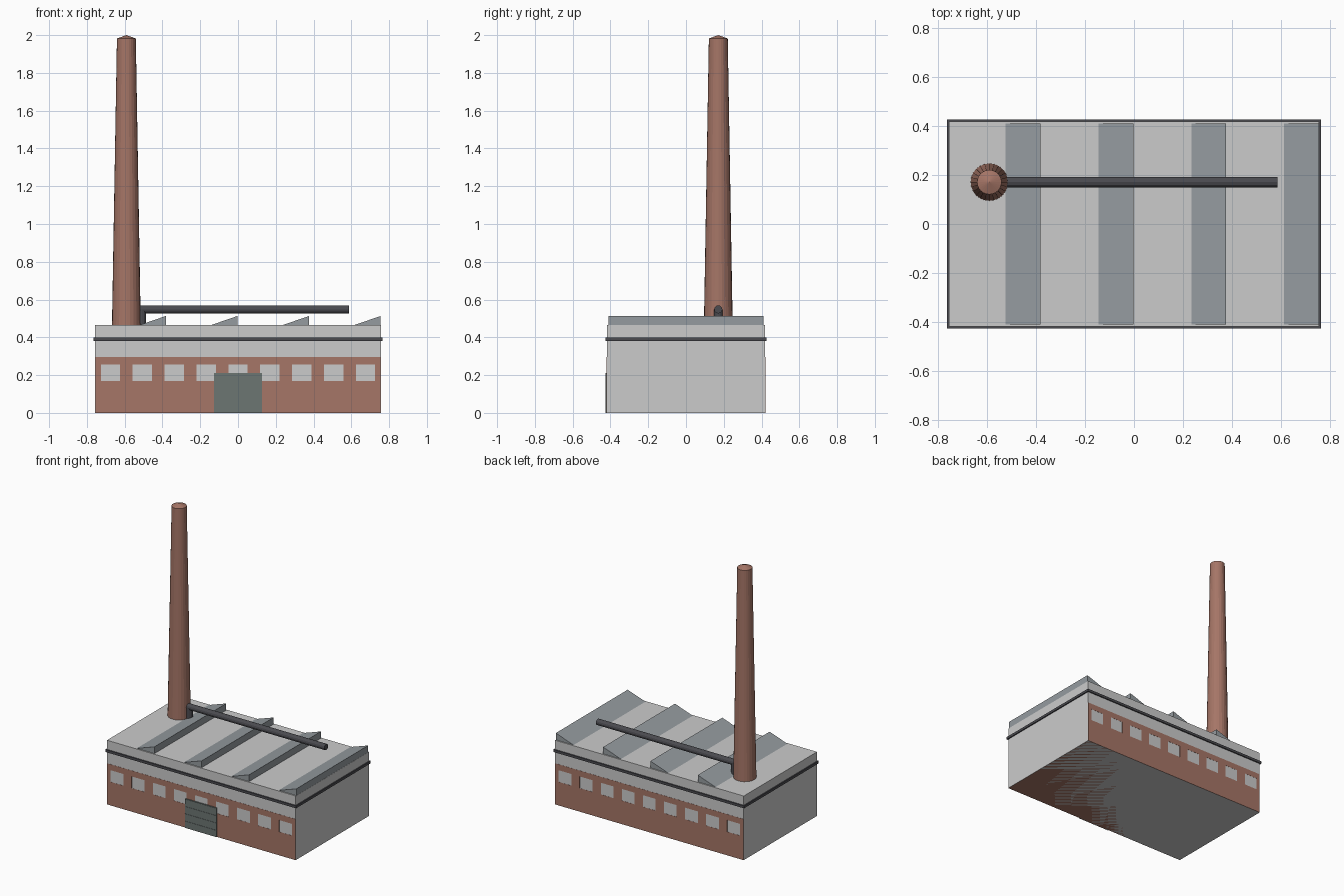
import bpy, bmesh
from math import pi

if "Cube" in bpy.data.objects:
    bpy.data.objects.remove(bpy.data.objects["Cube"])


def paint(name, r, g, b):
    m = bpy.data.materials.new(name)
    m.diffuse_color = (r, g, b, 1)
    m.use_nodes = True
    m.node_tree.nodes["Principled BSDF"].inputs["Base Color"].default_value = m.diffuse_color
    return m


BRICK = paint("brick", 0.38, 0.18, 0.135)
DOOR = paint("door_green", 0.15, 0.18, 0.17)
SLATE = paint("slate", 0.30, 0.33, 0.35)
DARK = paint("dark_metal", 0.07, 0.07, 0.08)


def finish(name, bm, mat=None):
    bmesh.ops.recalc_face_normals(bm, faces=bm.faces)
    me = bpy.data.meshes.new(name)
    bm.to_mesh(me)
    bm.free()
    ob = bpy.data.objects.new(name, me)
    bpy.context.collection.objects.link(ob)
    if mat:
        me.materials.append(mat)
    return ob


def add_box(bm, x, y, z):
    vs = bmesh.ops.create_cube(bm, size=1)["verts"]
    for v in vs:
        for i, (a, b) in enumerate((x, y, z)):
            v.co[i] = a if v.co[i] < 0 else b


def box(name, x, y, z, mat=None):
    bm = bmesh.new()
    add_box(bm, x, y, z)
    return finish(name, bm, mat)


def cylinder(name, r, length, loc, rot, mat):
    bpy.ops.mesh.primitive_cylinder_add(vertices=12, radius=r, depth=length,
                                        location=loc, rotation=rot)
    ob = bpy.context.object
    ob.name = name
    ob.data.materials.append(mat)
    return ob


HX, HY, ROOF = 0.756, 0.419, 0.464

# Main hall and the dark band round it
box("hall", (-HX, HX), (-HY, HY), (0, ROOF))
box("band", (-0.764, 0.764), (-0.427, 0.427), (0.380, 0.398), DARK)

# Brick lower storey, a hair proud on the long sides, with window openings
brick = box("brick_storey", (-HX + 0.001, HX - 0.001),
            (-HY - 0.001, HY + 0.001), (0, 0.297), BRICK)
bm = bmesh.new()
for i in range(9):
    cx = -0.675 + i * 0.16875
    add_box(bm, (cx - 0.051, cx + 0.051), (-0.6, 0.6), (0.170, 0.255))
cutter = finish("window_cutter", bm)
cutter.hide_render = True
cutter.hide_set(True)
mod = brick.modifiers.new("windows", "BOOLEAN")
mod.operation = "DIFFERENCE"
mod.solver = "EXACT"
mod.object = cutter

# Front door with horizontal slats
box("door", (-0.127, 0.127), (-0.425, -HY), (0, 0.212), DOOR)
for i in range(4):
    z = 0.003 + i * 0.053
    box(f"door_slat_{i + 1}", (-0.125, 0.125), (-0.427, -0.424),
        (z, z + 0.047), DOOR)

# Sawtooth roof lights: sloping from the left, upright on the right
for i in range(4):
    x1 = -0.382 + i * 0.379
    profile = [(x1 - 0.142, ROOF), (x1, ROOF), (x1, 0.513)]
    bm = bmesh.new()
    face = bm.faces.new([bm.verts.new((x, -0.411, z)) for x, z in profile])
    ext = bmesh.ops.extrude_face_region(bm, geom=[face])["geom"]
    bmesh.ops.translate(bm, vec=(0, 0.822, 0),
                        verts=[e for e in ext if isinstance(e, bmesh.types.BMVert)])
    finish(f"roof_tooth_{i + 1}", bm, SLATE)

# Tapered chimney with a shallow cap, spun from its profile
CX, CY = -0.591, 0.171
bm = bmesh.new()
pts = [(0, ROOF - 0.02), (0.0765, ROOF - 0.02), (0.050, 1.982), (0, 2.0)]
vs = [bm.verts.new((r, 0, z)) for r, z in pts]
es = [bm.edges.new(p) for p in zip(vs, vs[1:])]
bmesh.ops.spin(bm, geom=vs + es, cent=(0, 0, 0), axis=(0, 0, 1),
               angle=2 * pi, steps=24)
bmesh.ops.remove_doubles(bm, verts=bm.verts, dist=0.0005)
chimney = finish("chimney", bm, BRICK)
chimney.location = (CX, CY, 0)

# Roof pipe: long run, upright leg beside the chimney
R, X0, X1, PZ = 0.0215, -0.508, 0.587, 0.548
cylinder("roof_pipe", R, X1 - X0 + R, ((X0 + X1 - R) / 2, CY, PZ),
         (0, pi / 2, 0), DARK)
cylinder("pipe_leg", R, PZ - ROOF + 0.01, (X0, CY, (PZ + ROOF - 0.01) / 2),
         (0, 0, 0), DARK)
